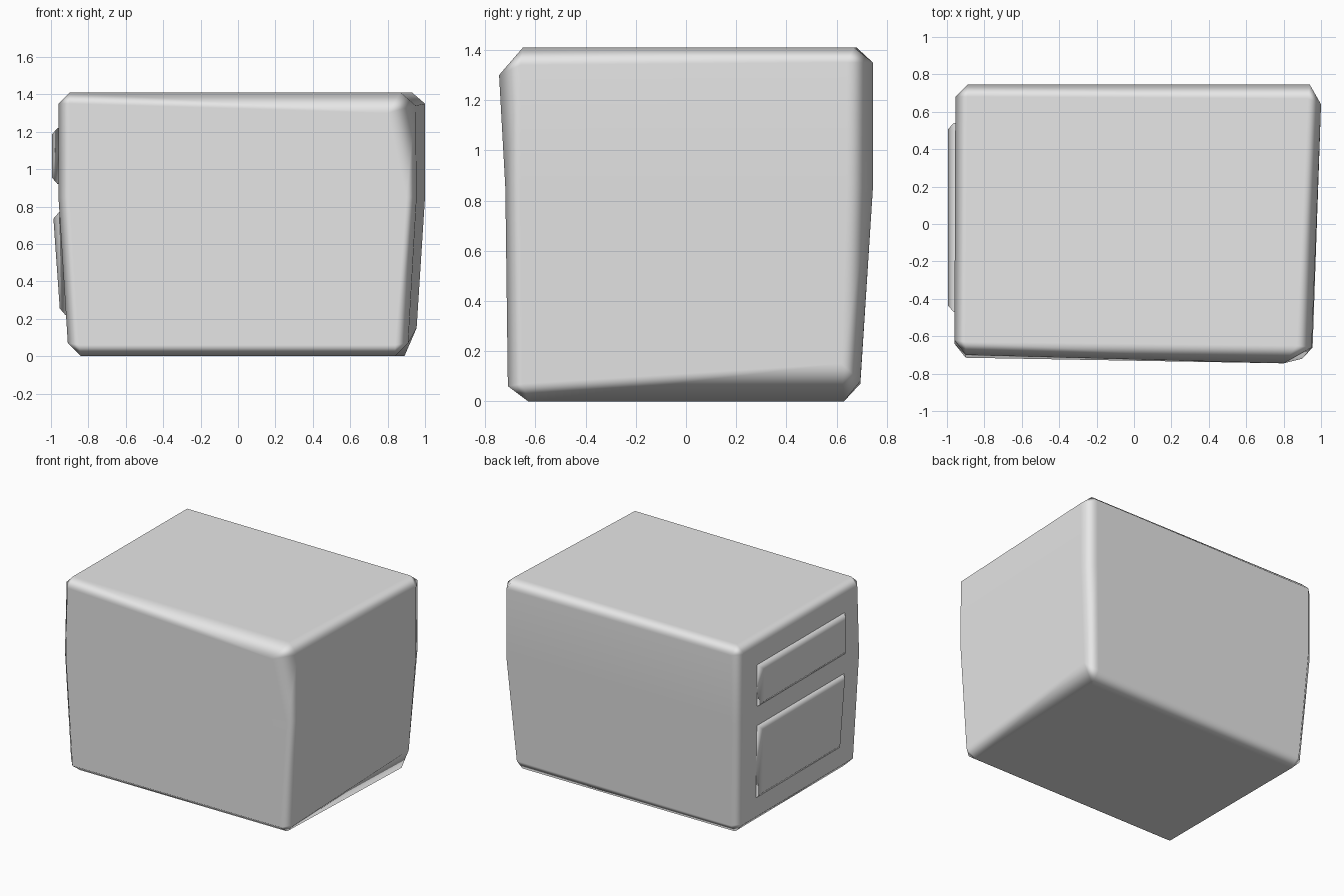
import bpy, bmesh

if "Cube" in bpy.data.objects:
    bpy.data.objects.remove(bpy.data.objects["Cube"])

grey = bpy.data.materials.new("plain grey")
grey.diffuse_color = (0.8, 0.8, 0.8, 1)
grey.use_nodes = True
grey.node_tree.nodes["Principled BSDF"].inputs["Base Color"].default_value = grey.diffuse_color


def finish(name, bm):
    bmesh.ops.recalc_face_normals(bm, faces=bm.faces)
    mesh = bpy.data.meshes.new(name)
    bm.to_mesh(mesh)
    bm.free()
    mesh.materials.append(grey)
    mesh.shade_smooth()
    ob = bpy.data.objects.new(name, mesh)
    bpy.context.collection.objects.link(ob)
    # keep the big faces flat and the chamfers soft
    mod = ob.modifiers.new("soft chamfers", "WEIGHTED_NORMAL")
    mod.weight = 100
    return ob


def bridge(bm, a, b):
    # join two closed rings: 8-8 directly, 4-8 with corner triangles
    n = len(b)
    if len(a) == n:
        for i in range(n):
            bm.faces.new((a[i], a[(i + 1) % n], b[(i + 1) % n], b[i]))
    else:
        for i in range(4):
            bm.faces.new((a[i], b[2 * i], b[2 * i + 1]))
            bm.faces.new((a[i], b[2 * i + 1], b[(2 * i + 2) % 8], a[(i + 1) % 4]))


# chamfered body: rings run from front left anticlockwise
rings = [
    [(-.84, -.63, 0), (.84, -.63, 0), (.89, .63, 0), (-.84, .63, 0)],
    [(-.91, -.64, .07), (-.85, -.71, .06), (.84, -.71, .06), (.91, -.65, .07),
     (.955, .62, .15), (.89, .695, .08), (-.85, .695, .07), (-.91, .63, .07)],
    [(-.96, -.64, .85), (-.90, -.715, .85), (.90, -.72, .85), (.955, -.66, .85),
     (1.0, .64, .85), (.94, .745, .85), (-.89, .745, .85), (-.955, .68, .85)],
    [(-.96, -.62, 1.35), (-.90, -.70, 1.35), (.80, -.745, 1.30), (.95, -.66, 1.34),
     (1.0, .64, 1.35), (.94, .745, 1.35), (-.89, .745, 1.35), (-.955, .68, 1.35)],
    [(-.90, -.63, 1.41), (.87, -.65, 1.41), (.93, .67, 1.41), (-.89, .68, 1.41)],
]
bm = bmesh.new()
loops = [[bm.verts.new(p) for p in ring] for ring in rings]
bridge(bm, loops[0], loops[1])
bridge(bm, loops[1], loops[2])
bridge(bm, loops[2], loops[3])
bridge(bm, loops[4], loops[3])
bm.faces.new(loops[0])
bm.faces.new(loops[4])
finish("body", bm)


def panel(name, low, high):
    # raised plate on the left wall; low/high = (z, wall x, front y, back y)
    b, t = 0.035, 0.035
    outline = [(low[0], low[1], low[2], 1, 1), (low[0], low[1], low[3], 1, -1),
               (high[0], high[1], high[3], -1, -1), (high[0], high[1], high[2], -1, 1)]
    bm = bmesh.new()
    back = [bm.verts.new((x + .03, y, z)) for z, x, y, *_ in outline]
    rim = [bm.verts.new((x - .005, y, z)) for z, x, y, *_ in outline]
    face = [bm.verts.new((x - t, y + sy * b, z + sz * b)) for z, x, y, sz, sy in outline]
    bridge(bm, back, rim)
    bridge(bm, rim, face)
    bm.faces.new(back)
    bm.faces.new(face)
    finish(name, bm)


panel("upper_panel", (.92, -.96, -.47, .54), (1.22, -.96, -.47, .54))
panel("lower_panel", (.22, -.918, -.465, .50), (.77, -.952, -.47, .535))
